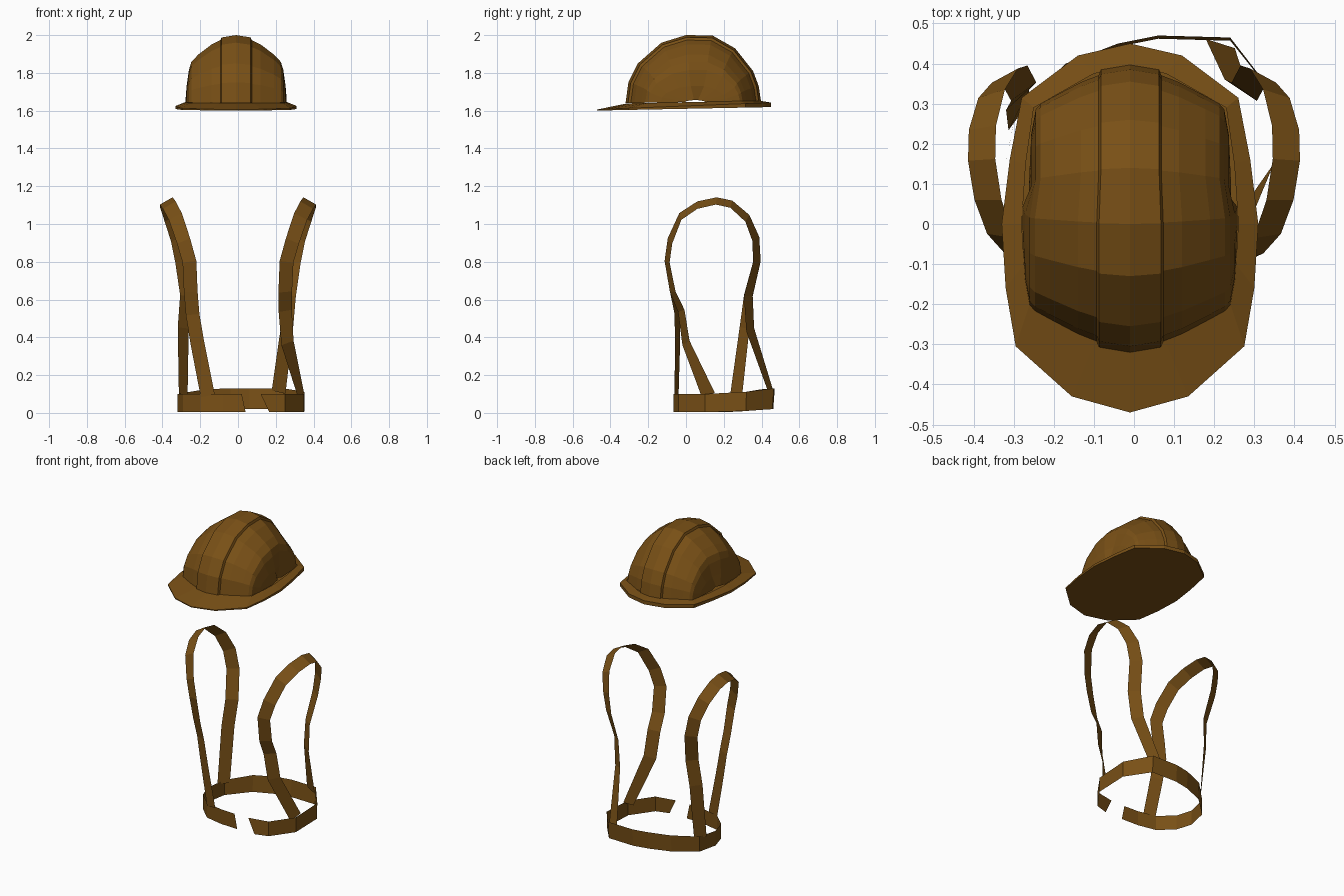
import bpy
from mathutils import Vector

if "Cube" in bpy.data.objects:
    bpy.data.objects.remove(bpy.data.objects["Cube"])

CX = -0.01          # helmet centre line
mat = bpy.data.materials.new("ochre")
mat.diffuse_color = (0.19, 0.08, 0.008, 1)
mat.use_nodes = True
mat.node_tree.nodes["Principled BSDF"].inputs["Base Color"].default_value = mat.diffuse_color


def loft(name, rows, closed=False, cap_first=False):
    """Skin a list of equal-length point rows with quads."""
    n = len(rows[0])
    verts = [tuple(p) for r in rows for p in r]
    faces = []
    for i in range(len(rows) - 1):
        for j in range(n if closed else n - 1):
            k = (j + 1) % n
            faces.append((i * n + j, i * n + k, (i + 1) * n + k, (i + 1) * n + j))
    if cap_first:
        faces.append(tuple(reversed(range(n))))
    me = bpy.data.meshes.new(name)
    me.from_pydata(verts, [], faces)
    me.validate()
    me.update()
    me.materials.append(mat)
    ob = bpy.data.objects.new(name, me)
    bpy.context.collection.objects.link(ob)
    return ob


def full(half):
    """Mirror a half outline (front to back) into a closed loop."""
    return half + [(-x, y) for x, y in half[-2:0:-1]]


# Helmet outlines, seen from above
brim = full([(0, -.47), (.145, -.43), (.285, -.305), (.31, -.16), (.32, 0),
             (.30, .16), (.27, .315), (.13, .42), (0, .45)])
base = full([(0, -.31), (.085, -.287), (.25, -.2), (.264, -.1), (.27, 0),
             (.26, .15), (.24, .29), (.09, .375), (0, .39)])

# Brim with a closed underside, rising slightly to the back
loft("helmet_brim", [
    [(CX + x, y, 1.61 + .02 * y) for x, y in brim],
    [(CX + x, y, 1.625 + .04 * y) for x, y in brim],
    [(CX + x, y, 1.645 + .02 * y) for x, y in base]], True, cap_first=True)

# Shell: the front-to-back profile, shrunk column by column towards the sides;
# the first columns form the raised centre ridge
profile = [(-.32, 1.64), (-.305, 1.75), (-.255, 1.85), (-.13, 1.96), (0, 2.0),
           (.14, 1.998), (.26, 1.93), (.355, 1.81), (.385, 1.73), (.397, 1.65)]
half = [(0, 1, 1), (.077, .965, .965), (.083, .925, .925), (.13, .875, .86),
        (.2, .775, .71), (.237, .72, .6), (.25, .68, .48), (.262, .5, .24), (.268, .15, .03)]
columns = [(-x, sy, sz) for x, sy, sz in half[:0:-1]] + half
loft("helmet_shell", [
    [(CX + x - (x * .06 * (y > .1)), .05 + (y - .05) * sy, 1.645 + (z - 1.645) * sz)
     for x, sy, sz in columns] for y, z in profile])

# Waist belt, open at the front
belt = [(.04, -.065), (-.08, -.06), (-.2, -.035), (-.29, .05), (-.32, .15),
        (-.295, .28), (-.17, .4), (-.04, .45), (.06, .47), (.24, .465),
        (.352, .32), (.35, .1), (.25, -.04), (.165, -.065)]
low, high = [], []
for x, y in belt:
    t = max(0, min(1, (y - .25) / .18))
    low.append((x, y - .008 * t, .004 + .016 * t))
    high.append((x, y, .1 + .03 * t))
high[0] = (.02, -.065, .1)       # slanted strap ends
high[-1] = (.12, -.065, .1)
loft("waist_belt", [low, high])


def strap(name, pts, width=.078):
    """Flat band along pts, lying against the body."""
    pts = [Vector(p) for p in pts]
    a, b = [], []
    for i, p in enumerate(pts):
        t = pts[min(i + 1, len(pts) - 1)] - pts[max(i - 1, 0)]
        n = Vector((p.x * .4, p.y - .18, p.z - min(p.z, .85)))
        d = t.cross(n).normalized() * width / 2
        a.append(p + d)
        b.append(p - d)
    loft(name, [a, b])


# Shoulder straps: shared arch, different feet on each side
arch = [(.25, -.07, .64), (.257, -.1, .8), (.288, -.085, .91), (.332, -.03, 1.04),
        (.364, .06, 1.1), (.38, .16, 1.122), (.378, .24, 1.105), (.355, .325, 1.03),
        (.322, .37, .92), (.299, .375, .8), (.275, .33, .62)]
strap("right_shoulder_strap",
      [(.335, .12, .09), (.262, 0, .37), (.25, -.025, .54)] + arch
      + [(.258, .34, .44), (.215, .45, .11)])
strap("left_shoulder_strap",
      [(-.16, -.05, .09), (-.215, -.045, .37), (-.24, -.045, .52)]
      + [(-x, y, z) for x, y, z in arch]
      + [(-.29, .31, .45), (-.29, .265, .09)])
